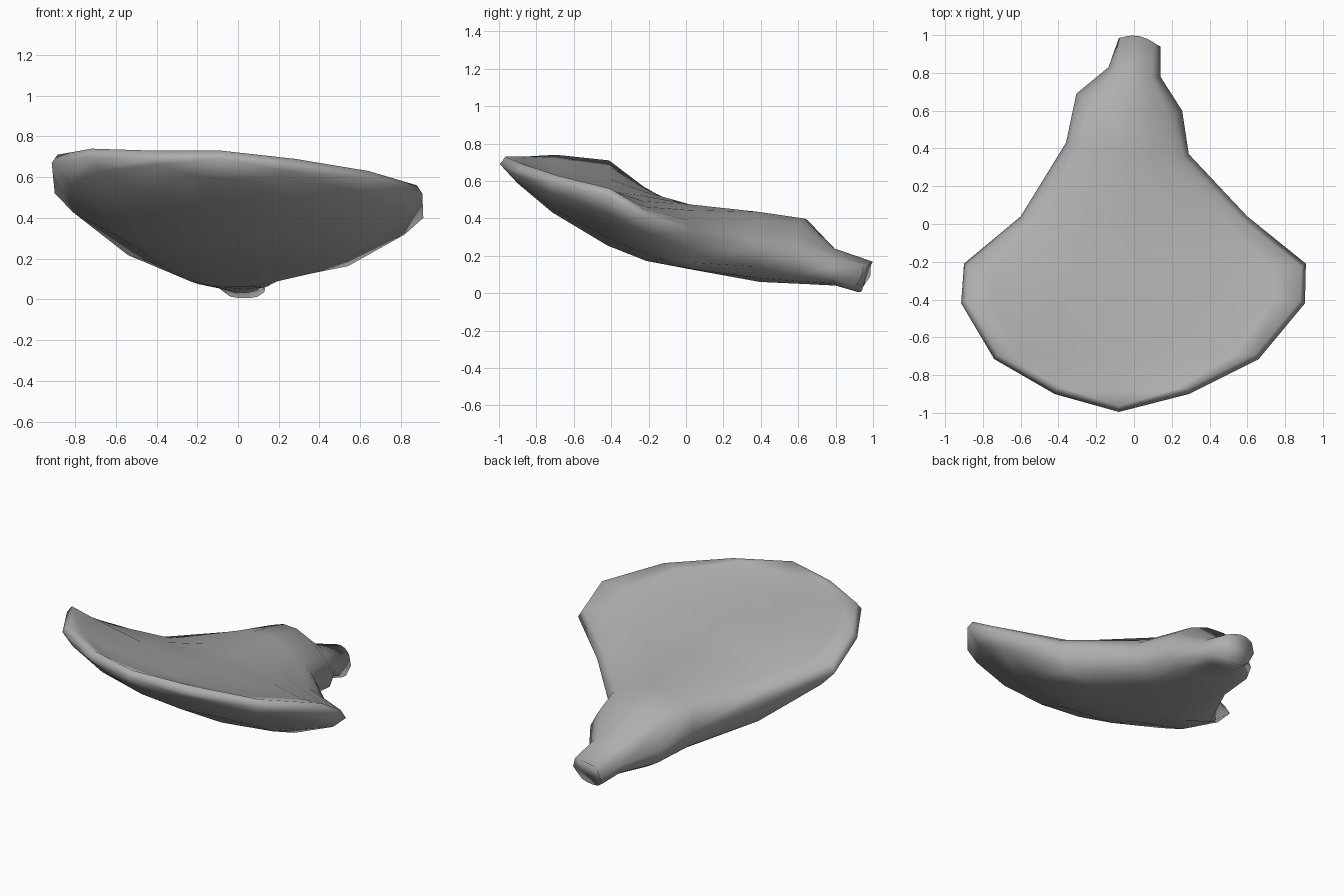
import bpy
import bmesh
from mathutils import Vector

cube = bpy.data.objects.get("Cube")
if cube:
    bpy.data.objects.remove(cube, do_unlink=True)


def make_material(name, rgb):
    mat = bpy.data.materials.new(name)
    mat.use_nodes = True
    mat.diffuse_color = (*rgb, 1)
    mat.node_tree.nodes["Principled BSDF"].inputs["Base Color"].default_value = (*rgb, 1)
    return mat


# Cross sections from stem to fan tip:
# left rim, right rim, underside z, rim inset, left rise, right rise, crown, side bluntness
SECTIONS = [
    ((-.08, .985, .09), (.14, .94, .09), .005, .02, .06, .06, .02, .3),
    ((-.135, .83, .13), (.14, .78, .13), .04, .03, .07, .07, .04, .4),
    ((-.305, .69, .21), (.255, .60, .19), .05, .04, .12, .08, .10, .4),
    ((-.36, .43, .26), (.29, .37, .25), .06, .03, .12, .06, .09, .4),
    ((-.60, .04, .37), (.60, .04, .31), .13, .03, .06, .05, .08, .23),
    ((-.90, -.21, .52), (.91, -.21, .40), .18, .03, .05, .05, .01, .8),
    ((-.915, -.42, .67), (.905, -.42, .52), .265, .03, .04, .04, -.07, .8),
    ((-.74, -.715, .70), (.66, -.715, .59), .44, .03, .04, .04, -.06, .8),
    ((-.42, -.90, .69), (.29, -.90, .65), .59, .03, .04, .04, -.02, .8),
    ((-.08, -.995, .69), (-.08, -.995, .69), .69, .03, .04, .04, 0, .8),
]
TOP_STEPS = (0, .08, .28, .5, .72, .92, 1)
UNDER_STEPS = (.95, .8, .6, .4, .2, .05)


def rim_normal(side, i):
    """Outward direction of the outline at one section."""
    if i == len(SECTIONS) - 1:
        return Vector((0, -1, 0))
    a = Vector(SECTIONS[max(i - 1, 0)][side])
    b = Vector(SECTIONS[i + 1][side])
    t = b - a
    n = Vector((t.y, -t.x, 0)) if side == 0 else Vector((-t.y, t.x, 0))
    return n.normalized()


def section_ring(i):
    left, right, low, inset, rise_l, rise_r, crown, blunt = SECTIONS[i]
    left, right = Vector(left), Vector(right)
    up = Vector((0, 0, 1))
    top_l = left - rim_normal(0, i) * inset + up * rise_l
    top_r = right - rim_normal(1, i) * inset + up * rise_r
    ring = [left]
    for u in TOP_STEPS:
        arch = 1 - (2 * u - 1) ** 2
        p = top_l.lerp(top_r, u) + up * crown * arch
        if i == 0:
            p.y += .01 + .025 * arch  # rounded stem tip
        ring.append(p)
    ring.append(right)
    depth = (left.z + right.z) / 2 - low
    for u in UNDER_STEPS:
        p = left.lerp(right, u) - up * depth * (1 - abs(2 * u - 1) ** 2.5) ** blunt
        if i == 0:
            p.y -= .035  # slanted stem end
        ring.append(p)
    return ring


# Fan body lofted through the sections
bm = bmesh.new()
rings = [[bm.verts.new(p) for p in section_ring(i)] for i in range(len(SECTIONS))]
for a, b in zip(rings, rings[1:]):
    for j in range(len(a)):
        k = (j + 1) % len(a)
        bm.faces.new((a[j], a[k], b[k], b[j]))
bm.faces.new(rings[0])
bmesh.ops.remove_doubles(bm, verts=bm.verts, dist=.001)
bmesh.ops.recalc_face_normals(bm, faces=bm.faces)
for face in bm.faces:
    face.smooth = True

mesh = bpy.data.meshes.new("fan_shell")
bm.to_mesh(mesh)
bm.free()
shell = bpy.data.objects.new("fan_shell", mesh)
bpy.context.collection.objects.link(shell)
mesh.materials.append(make_material("grey", (.42, .42, .42)))
